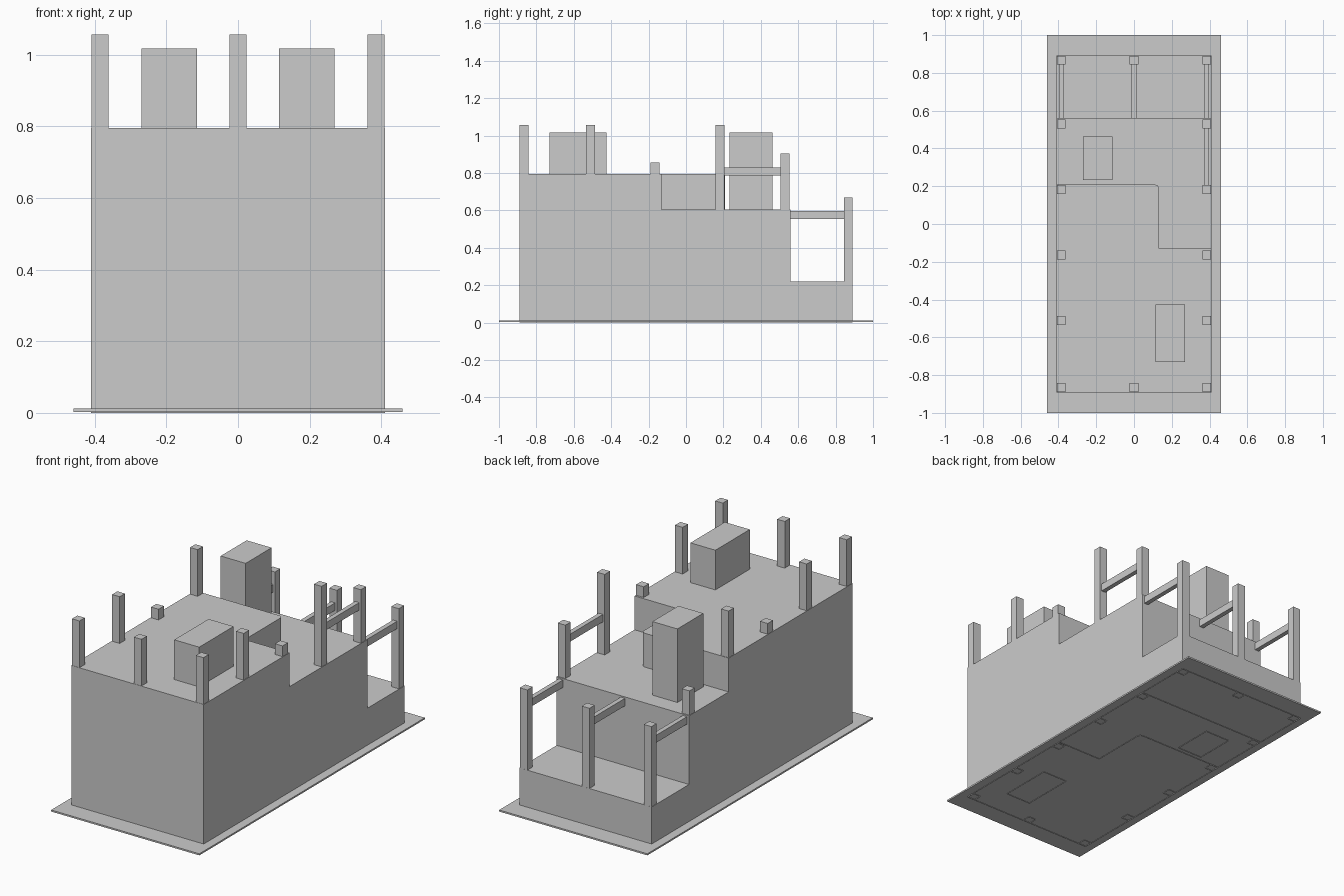
import bpy, bmesh

if "Cube" in bpy.data.objects:
    bpy.data.objects.remove(bpy.data.objects["Cube"])


def prism(name, pts, z0, z1, bottom=False):
    """Extruded footprint (counter-clockwise), optionally open underneath."""
    bm = bmesh.new()
    lo = [bm.verts.new((x, y, z0)) for x, y in pts]
    hi = [bm.verts.new((x, y, z1)) for x, y in pts]
    n = len(pts)
    for i in range(n):
        j = (i + 1) % n
        bm.faces.new((lo[i], lo[j], hi[j], hi[i]))
    bm.faces.new(hi)
    if bottom:
        bm.faces.new(lo[::-1])
    mesh = bpy.data.meshes.new(name)
    bm.to_mesh(mesh)
    bm.free()
    ob = bpy.data.objects.new(name, mesh)
    bpy.context.collection.objects.link(ob)
    return ob


def rect(x0, x1, y0, y1):
    return [(x0, y0), (x1, y0), (x1, y1), (x0, y1)]


# Thin base slab
prism("base_slab", rect(-0.46, 0.46, -1, 1), 0.003, 0.012, True)

# Three stepped tiers; the two upper ones share an L-shaped boundary
W, D = 0.411, 0.891
step = [(W, -0.13), (0.133, -0.13), (0.133, 0.19), (0.127, 0.202), (0.113, 0.208), (-W, 0.208)]
prism("upper_tier", [(-W, -D), (W, -D)] + step, 0, 0.795)
prism("middle_tier", step[::-1] + [(W, 0.56), (-W, 0.56)], 0, 0.605)
prism("lower_tier", rect(-W, W, 0.56, D), 0, 0.22)

# Roof blocks
prism("front_roof_block", rect(0.115, 0.27, -0.73, -0.425), 0, 1.018)
prism("rear_roof_block", rect(-0.27, -0.115, 0.232, 0.462), 0, 1.018)

# Square posts along both sides and the middle of each end
X, R = 0.385, 0.0235
posts = {-0.866: (1.057, 1.057), -0.51: (1.057, 1.057), -0.165: (0.855, 0.855),
         0.182: (1.057, 1.057), 0.53: (0.742, 0.905), 0.867: (0.67, 0.67)}
for y, (left, right) in posts.items():
    for side, x, top in (("left", -X, left), ("right", X, right)):
        prism(side + "_post", rect(x - R, x + R, y - R, y + R), 0, top)
for y, top in ((-0.866, 1.057), (0.867, 0.67)):
    prism("centre_post", rect(-R, R, y - R, y + R), 0, top)

# Horizontal rails
T = 0.013
for x in (-X, 0, X):
    prism("lower_rail", rect(x - T, x + T, 0.56, 0.845), 0.555, 0.597, True)
prism("upper_rail", rect(X - T, X + T, 0.204, 0.508), 0.788, 0.83, True)
